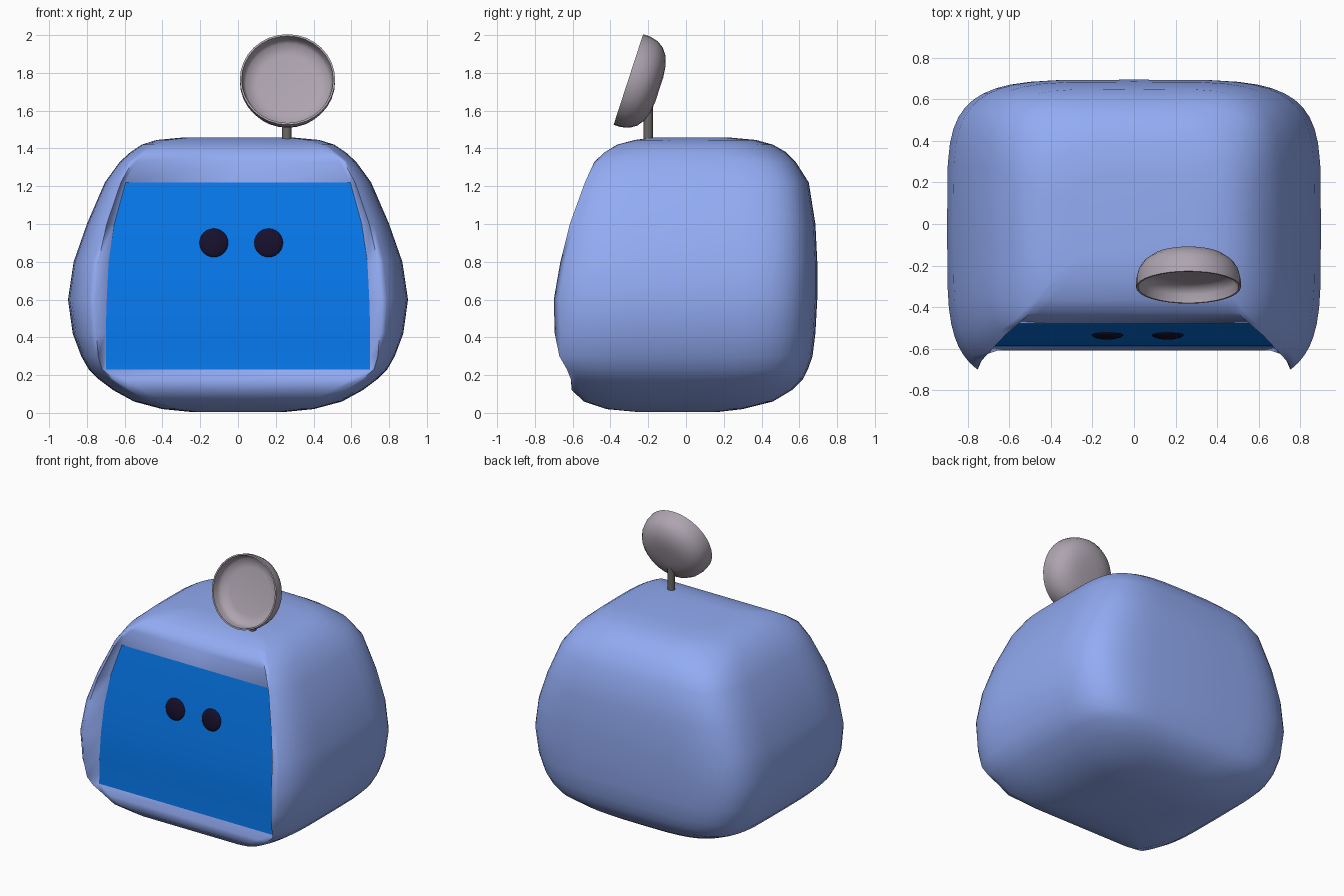
import bpy, bmesh, math
from mathutils import Vector, Matrix

if "Cube" in bpy.data.objects:
    bpy.data.objects.remove(bpy.data.objects["Cube"])


def material(name, rgb):
    m = bpy.data.materials.new(name)
    m.diffuse_color = (*rgb, 1)
    m.use_nodes = True
    m.node_tree.nodes["Principled BSDF"].inputs["Base Color"].default_value = m.diffuse_color
    return m


BLUE = material("pale_blue", (0.29, 0.41, 0.90))
SCREEN = material("screen_blue", (0.002, 0.19, 0.85))
DARK = material("dark", (0.008, 0.005, 0.025))
DISH = material("dish_grey", (0.42, 0.37, 0.43))
STALK = material("stalk_grey", (0.15, 0.14, 0.13))


def loft(name, rings, mat, closed=True, caps=True, angle=40):
    """Skin a list of equally sized point rings."""
    bm = bmesh.new()
    vs = [[bm.verts.new(p) for p in r] for r in rings]
    n = len(vs[0])
    for a, b in zip(vs, vs[1:]):
        for i in range(n if closed else n - 1):
            j = (i + 1) % n
            bm.faces.new((a[i], a[j], b[j], b[i]))
    if caps:
        bm.faces.new(vs[0][::-1])
        bm.faces.new(vs[-1])
    if closed:
        bmesh.ops.recalc_face_normals(bm, faces=bm.faces)
    me = bpy.data.meshes.new(name)
    bm.to_mesh(me)
    bm.free()
    ob = bpy.data.objects.new(name, me)
    bpy.context.collection.objects.link(ob)
    finish(ob, mat, angle)
    return ob


def finish(ob, mat, angle=40):
    ob.data.materials.append(mat)
    bpy.ops.object.select_all(action='DESELECT')
    ob.select_set(True)
    bpy.context.view_layer.objects.active = ob
    bpy.ops.object.shade_smooth_by_angle(angle=math.radians(angle))


# Body sections: z, half width, ridge y, back y, recess half width, ridge x, recess y
SECTIONS = [
    (0.005, .25, -.25, .17, .17, .21, -.26),
    (0.02, .40, -.40, .30, .27, .33, -.42),
    (0.06, .55, -.53, .46, .38, .45, -.54),
    (0.12, .66, -.60, .56, .50, .57, -.605),
    (0.18, .74, -.61, .62, .60, .66, -.61),
    (0.23, .79, -.63, .645, .70, .72, -.585),
    (0.30, .83, -.67, .67, .70, .74, -.58),
    (0.42, .875, -.695, .685, .70, .75, -.58),
    (0.60, .90, -.70, .695, .695, .755, -.57),
    (0.80, .87, -.665, .695, .685, .74, -.545),
    (1.00, .80, -.615, .685, .655, .695, -.515),
    (1.22, .705, -.535, .65, .595, .62, -.475),
    (1.33, .625, -.485, .58, .54, .56, -.46),
    (1.38, .57, -.43, .53, .46, .50, -.43),
    (1.42, .51, -.36, .46, .40, .45, -.365),
    (1.445, .43, -.26, .37, .31, .37, -.27),
    (1.457, .30, -.17, .24, .21, .26, -.18),
]


def body_ring(z, a, yr, yb, xs, xr, ys):
    n = 4.6 if .15 < z < 1.35 else 3.6
    t0 = math.acos((xr / a) ** (n / 2))
    b = -yr / math.sin(t0) ** (2 / n)
    half = [(xs, ys)]
    for i in range(9):                       # ridge round to the side
        t = t0 * (1 - i / 8)
        half.append((a * math.cos(t) ** (2 / n), -b * math.sin(t) ** (2 / n)))
    for i in range(1, 13):                   # side round to the back
        t = math.pi / 2 * i / 12
        half.append((a * max(math.cos(t), 0) ** (2 / n), yb * math.sin(t) ** (2 / n)))
    half[-1] = (0, yb)
    pts = [(0, ys)] + half + [(-x, y) for x, y in half[-2::-1]]
    return [(x, y, z) for x, y in pts]


loft("body", [body_ring(*s) for s in SECTIONS], BLUE, angle=110)

# Screen panel lying on the recess
loft("screen", [[(k * s[4], s[6] - .004, s[0]) for k in (-1, 0, 1)]
                for s in SECTIONS if .2 < s[0] < 1.25], SCREEN, closed=False, caps=False)

# Eyes
for side, x in (("left", -.128), ("right", .162)):
    bpy.ops.mesh.primitive_uv_sphere_add(segments=24, ring_count=12, radius=1,
                                         location=(x, -.532, .90), rotation=(-.15, 0, 0))
    eye = bpy.context.object
    eye.name = side + "_eye"
    eye.scale = (.077, .022, .077)
    finish(eye, DARK, 60)

# Dish: revolved bowl (radius, depth) tilted slightly upwards
PROFILE = [(.001, .172), (.07, .172), (.13, .165), (.18, .148), (.218, .12), (.241, .085),
           (.252, .04), (.252, 0), (.242, 0), (.236, .04), (.222, .07), (.16, .08), (.001, .08)]
axis = Vector((0, .95, -.31)).normalized()
turn = Matrix.Translation((.262, -.305, 1.765)) @ axis.to_track_quat('Z', 'Y').to_matrix().to_4x4()
STEPS = 32
loft("dish", [[turn @ Vector((r * math.cos(2 * math.pi * i / STEPS),
                              r * math.sin(2 * math.pi * i / STEPS), d)) for i in range(STEPS)]
              for r, d in PROFILE], DISH, angle=60)

# Stalk
bpy.ops.mesh.primitive_cylinder_add(vertices=16, radius=.025, depth=.22, location=(.258, -.2, 1.51))
stalk = bpy.context.object
stalk.name = "dish_stalk"
finish(stalk, STALK)
